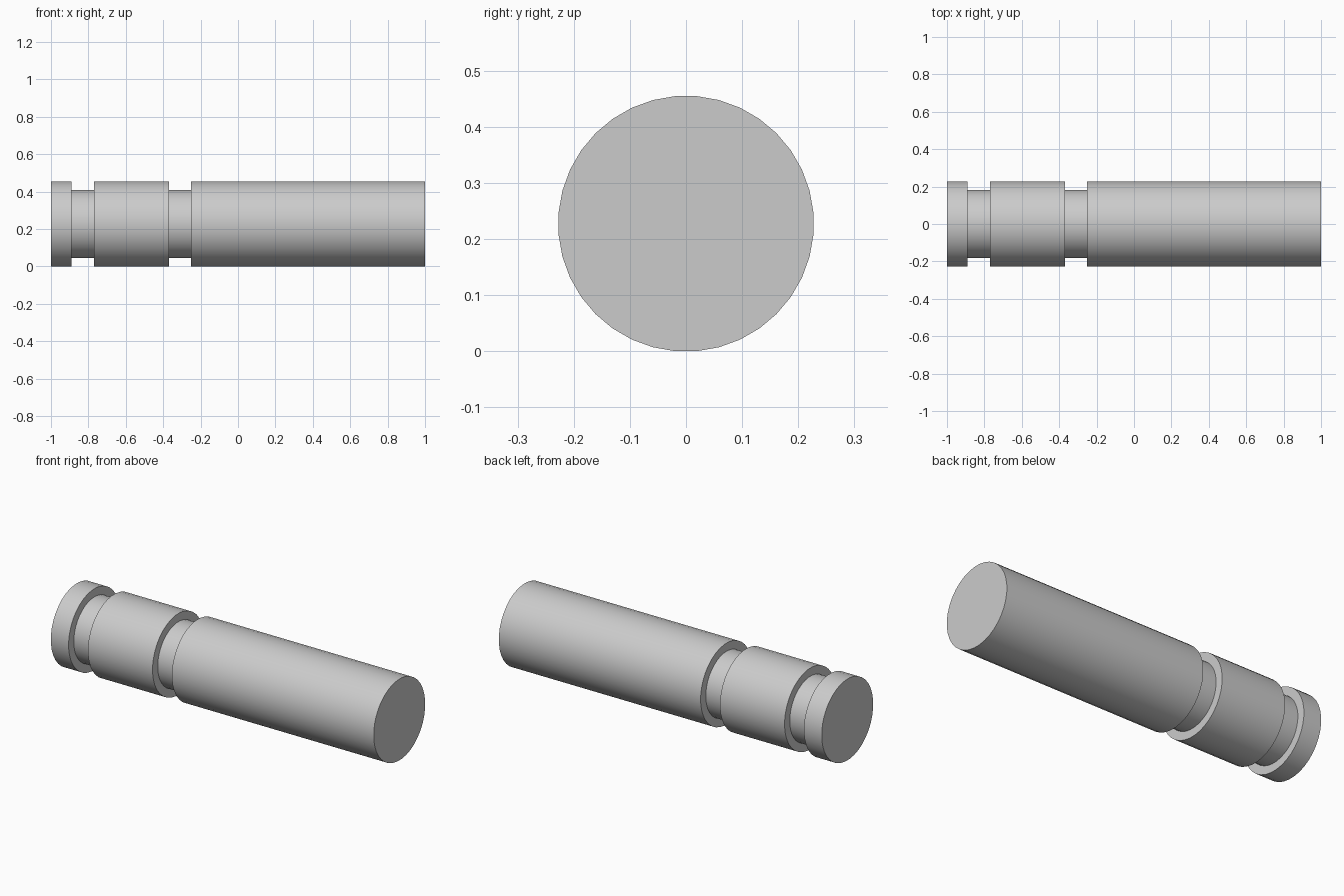
import bpy, math
from mathutils import Matrix

cube = bpy.data.objects.get("Cube")
if cube:
    bpy.data.objects.remove(cube, do_unlink=True)

SIDES = 36
OUTER, GROOVE = 0.228, 0.182
AXIS_Z = OUTER * math.cos(math.pi / SIDES)

grey = bpy.data.materials.new("plain grey")
grey.use_nodes = True
colour = (0.6, 0.6, 0.6, 1)
grey.diffuse_color = colour
grey.node_tree.nodes["Principled BSDF"].inputs["Base Color"].default_value = colour

# Turned profile along the pin: position and radius
profile = [(-1, OUTER), (-0.89, OUTER), (-0.89, GROOVE), (-0.77, GROOVE),
           (-0.77, OUTER), (-0.37, OUTER), (-0.37, GROOVE), (-0.25, GROOVE),
           (-0.25, OUTER), (1, OUTER)]

# Sweep the profile around x, starting half a step off the vertical
verts, faces = [], []
for x, r in profile:
    for i in range(SIDES):
        a = (i + 0.5) * math.tau / SIDES
        verts.append((x, r * math.cos(a), AXIS_Z + r * math.sin(a)))
for ring in range(len(profile) - 1):
    for i in range(SIDES):
        a, b = ring * SIDES + i, ring * SIDES + (i + 1) % SIDES
        faces.append((a, b, b + SIDES, a + SIDES))

# Flat end caps
last = (len(profile) - 1) * SIDES
faces.append(tuple(reversed(range(SIDES))))
faces.append(tuple(range(last, last + SIDES)))

mesh = bpy.data.meshes.new("grooved_pin")
mesh.from_pydata(verts, [], faces)
mesh.materials.append(grey)
pin = bpy.data.objects.new("grooved_pin", mesh)
bpy.context.collection.objects.link(pin)

# Face normals outward and smooth the round walls, keeping the shoulders sharp
import bmesh
bm = bmesh.new()
bm.from_mesh(mesh)
bmesh.ops.recalc_face_normals(bm, faces=bm.faces)
bm.to_mesh(mesh)
bm.free()
bpy.ops.object.select_all(action="DESELECT")
pin.select_set(True)
bpy.context.view_layer.objects.active = pin
bpy.ops.object.shade_smooth_by_angle(angle=math.radians(30))
